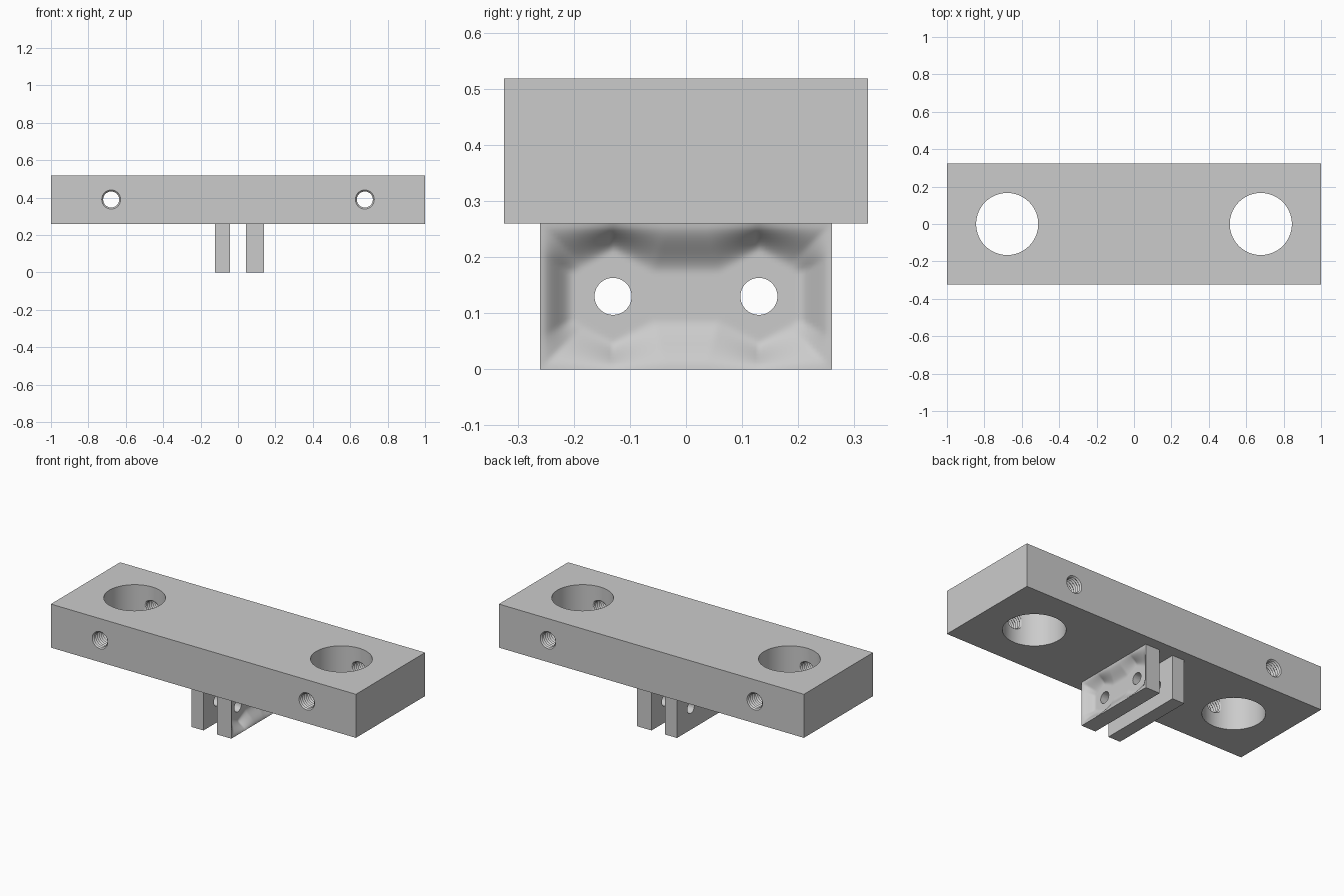
import bpy
import bmesh
import math
from mathutils import Matrix, Vector

cube = bpy.data.objects.get("Cube")
if cube:
    bpy.data.objects.remove(cube, do_unlink=True)

PLATE_Z, TOP_Z = 0.26, 0.518
TAB_Y, HOLE_Y, HOLE_Z = 0.26, 0.13, 0.13
GAP, FLOOR, RIM = 0.044, 0.09, 0.138
BORE_X, SCREW_Z = 0.678, 0.39

grey = bpy.data.materials.new("plain grey")
grey.use_nodes = True
grey.diffuse_color = (0.6, 0.6, 0.6, 1)
grey.node_tree.nodes["Principled BSDF"].inputs["Base Color"].default_value = (0.6, 0.6, 0.6, 1)


def make_object(name, bm):
    bmesh.ops.recalc_face_normals(bm, faces=bm.faces)
    mesh = bpy.data.meshes.new(name)
    bm.to_mesh(mesh)
    bm.free()
    mesh.materials.append(grey)
    obj = bpy.data.objects.new(name, mesh)
    bpy.context.collection.objects.link(obj)
    return obj


def block(name, low, high):
    low, high = Vector(low), Vector(high)
    bm = bmesh.new()
    bmesh.ops.create_cube(bm, size=1)
    for v in bm.verts:
        v.co = (low + high) / 2 + v.co * (high - low)
    return make_object(name, bm)


def rod(name, centre, axis, radii, length, sides):
    """Round cutter along an axis; several radii make a ridged rod."""
    bm = bmesh.new()
    turn = Vector((0, 0, 1)).rotation_difference(Vector(axis)).to_matrix().to_4x4()
    rings = []
    for i, r in enumerate(radii):
        h = length * (i / (len(radii) - 1) - 0.5)
        rings.append([bm.verts.new((r * math.cos(math.tau * k / sides),
                                    r * math.sin(math.tau * k / sides), h))
                      for k in range(sides)])
    for a, b in zip(rings, rings[1:]):
        for k in range(sides):
            n = (k + 1) % sides
            bm.faces.new((a[k], a[n], b[n], b[k]))
    bm.faces.new(rings[0])
    bm.faces.new(rings[-1])
    bmesh.ops.transform(bm, matrix=Matrix.Translation(centre) @ turn, verts=bm.verts)
    return make_object(name, bm)


def cut(target, cutters):
    for cutter in cutters:
        mod = target.modifiers.new("cut", "BOOLEAN")
        mod.operation = "DIFFERENCE"
        mod.solver = "EXACT"
        mod.object = cutter
    bpy.ops.object.select_all(action="DESELECT")
    bpy.context.view_layer.objects.active = target
    target.select_set(True)
    for mod in list(target.modifiers):
        bpy.ops.object.modifier_apply(modifier=mod.name)
    for cutter in cutters:
        bpy.data.objects.remove(cutter, do_unlink=True)
    bpy.ops.object.shade_smooth_by_angle(angle=math.radians(35))


def dish_height(y, z):
    """Flat hexagonal seats blended up to the rectangular rim."""
    dy, dz = abs(abs(y) - HOLE_Y), abs(z - HOLE_Z)
    hexagon = max(dy, dy / 2 + dz * 0.866) - 0.07
    seat = max(0, hexagon)
    if abs(y) < HOLE_Y:
        seat = max(0, min(hexagon, dz - 0.04))
    edge = max(0, min(TAB_Y - abs(y), z, PLATE_Z - z))
    t = seat / (seat + edge) if seat else 0
    return FLOOR + (RIM - FLOOR) * t * t * (3 - 2 * t)


# Plate with two large bores and two threaded cross holes
plate = block("mounting_plate", (-1, -0.324, PLATE_Z), (1, 0.324, TOP_Z))
thread = [0.043 if i % 2 else 0.051 for i in range(85)]
cutters = []
for x in (-BORE_X, BORE_X):
    cutters.append(rod("bore_cutter", (x, 0, SCREW_Z), (0, 0, 1), (0.166, 0.166), 0.5, 72))
    cutters.append(rod("thread_cutter", (x, 0, SCREW_Z), (0, 1, 0), thread, 0.68, 32))
cut(plate, cutters)


def bolt_cutters():
    return [rod("bolt_cutter", (0, y, HOLE_Z), (1, 0, 0), (0.033, 0.033), 0.6, 40)
            for y in (-HOLE_Y, HOLE_Y)]


# Plain tab
plain_tab = block("plain_tab", (-0.123, -TAB_Y, 0), (-GAP, TAB_Y, PLATE_Z))
cut(plain_tab, bolt_cutters())

# Dished tab with nut seats on its outer face
bm = bmesh.new()
bmesh.ops.create_grid(bm, x_segments=80, y_segments=40, size=1)
for v in bm.verts:
    y, z = v.co.x * TAB_Y, (v.co.y + 1) / 2 * PLATE_Z
    v.co = (dish_height(y, z), y, z)
back = bmesh.ops.extrude_face_region(bm, geom=bm.faces[:], use_keep_orig=True)
for item in back["geom"]:
    if isinstance(item, bmesh.types.BMVert):
        item.co.x = GAP
dished_tab = make_object("dished_tab", bm)
cut(dished_tab, bolt_cutters())
